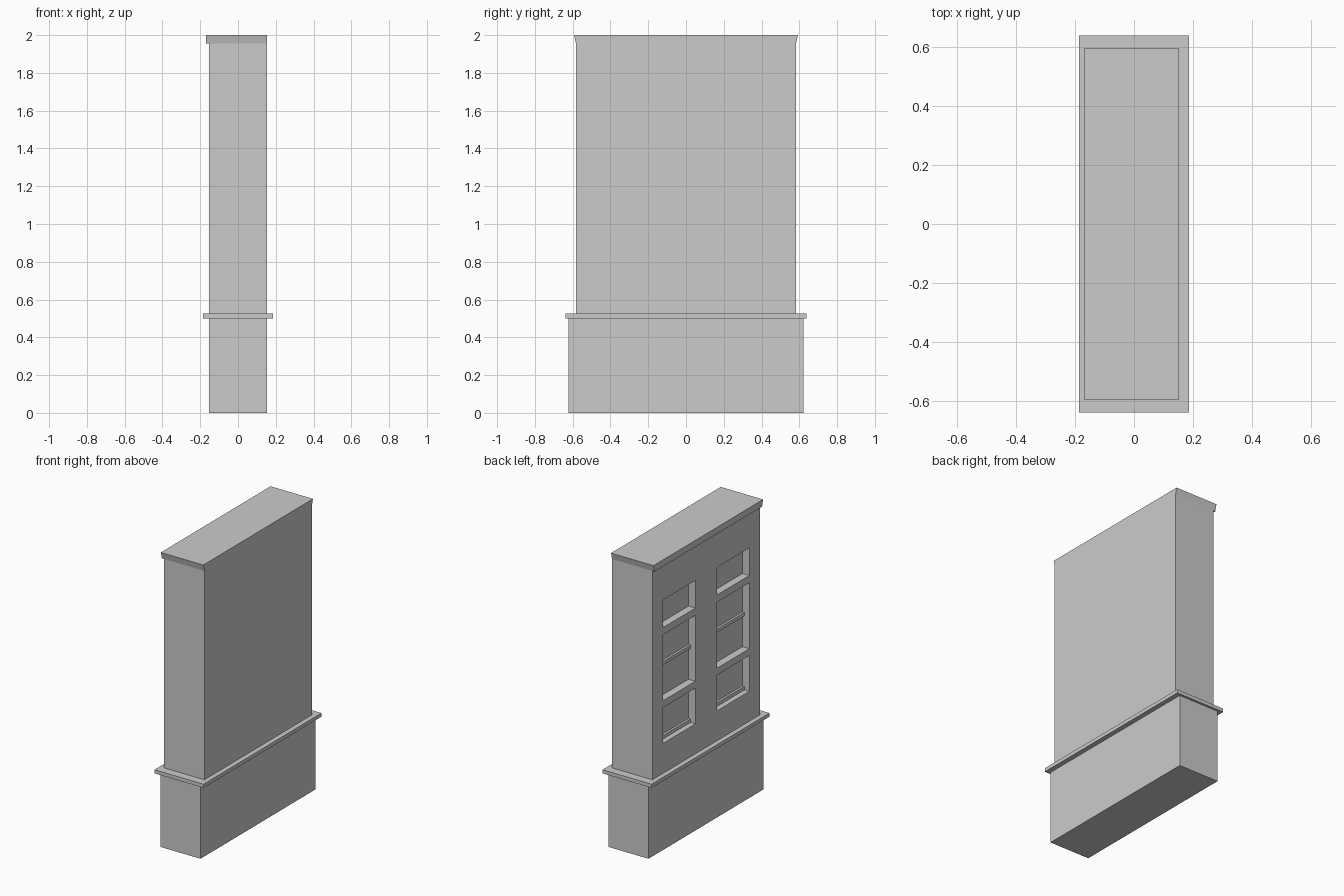
import bpy, bmesh

if "Cube" in bpy.data.objects:
    bpy.data.objects.remove(bpy.data.objects["Cube"])


def add_object(name, bm):
    bmesh.ops.recalc_face_normals(bm, faces=bm.faces)
    mesh = bpy.data.meshes.new(name)
    bm.to_mesh(mesh)
    bm.free()
    obj = bpy.data.objects.new(name, mesh)
    bpy.context.collection.objects.link(obj)
    return obj


def add_box(bm, xs, ys, zs):
    verts = bmesh.ops.create_cube(bm, size=1)["verts"]
    for v in verts:
        for i, (lo, hi) in enumerate((xs, ys, zs)):
            v.co[i] = hi if v.co[i] > 0 else lo
    return verts


def box(name, xs, ys, zs):
    bm = bmesh.new()
    add_box(bm, xs, ys, zs)
    return add_object(name, bm)


HALF_X = 0.1525          # wall half thickness
HALF_Y = 0.582           # wall half width
RECESS = 0.052           # depth of the window openings
COLUMNS = [(-0.467, -0.117), (0.117, 0.467)]
OPENINGS = [(0.73, 0.975), (1.022, 1.473), (1.523, 1.712)]

# Plinth and projecting ledge
box("plinth", (-HALF_X, HALF_X), (-0.623, 0.623), (0, 0.5))
box("ledge", (-0.1855, 0.1855), (-0.638, 0.638), (0.5, 0.525))

# Upper wall with six recessed windows on the -x face
wall = box("upper_wall", (-HALF_X, HALF_X), (-HALF_Y, HALF_Y), (0.525, 1.955))
bm = bmesh.new()
for ys in COLUMNS:
    for zs in OPENINGS:
        add_box(bm, (-HALF_X - 0.1, -HALF_X + RECESS), ys, zs)
cutter = add_object("window_cutter", bm)
cutter.hide_render = True
cutter.hide_viewport = False
mod = wall.modifiers.new("windows", "BOOLEAN")
mod.operation = "DIFFERENCE"
mod.solver = "EXACT"
mod.object = cutter
bpy.context.view_layer.objects.active = wall
bpy.ops.object.modifier_apply(modifier=mod.name)
bpy.data.objects.remove(cutter)

# Thin cross bars against the back of the lower and middle windows
for side, ys in zip(("right", "left"), COLUMNS):
    for level, z in (("lower", 0.742), ("middle", 1.248)):
        box(f"window_bar_{level}_{side}",
            (-HALF_X + 0.037, -HALF_X + RECESS), ys, (z - 0.012, z + 0.012))

# Cornice: overhangs the window side, flares outward at both ends
bm = bmesh.new()
for v in add_box(bm, (-0.169, HALF_X), (-0.593, 0.593), (1.955, 2.0)):
    if v.co.z < 1.98:
        v.co.y = HALF_Y if v.co.y > 0 else -HALF_Y
add_object("cornice", bm)
